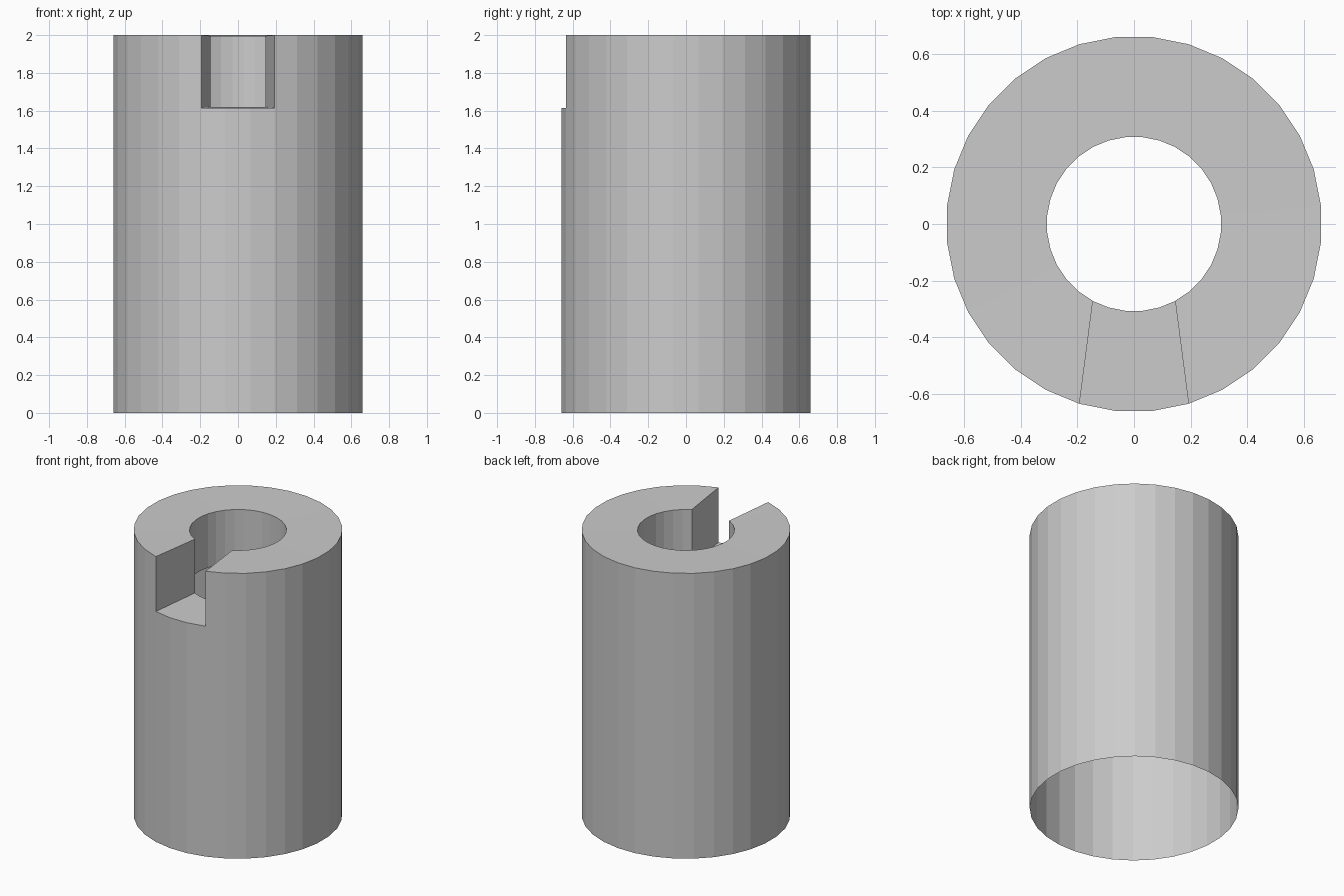
import bpy, bmesh, math

if "Cube" in bpy.data.objects:
    bpy.data.objects.remove(bpy.data.objects["Cube"])

N = 32                        # sides of the shell and the bore
R_OUT, R_IN = 0.663, 0.308
Z_TOP, Z_FLOOR = 2.0, 1.615   # rim height, notch floor and bore end

bm = bmesh.new()


def ring(radius, z):
    """Ring of vertices; the side between index 0 and 1 faces the front."""
    verts = []
    for k in range(N):
        a = -math.pi / 2 + (k - 0.5) * 2 * math.pi / N
        verts.append(bm.verts.new((radius * math.cos(a), radius * math.sin(a), z)))
    return verts


def band(lower, upper, ks):
    for k in ks:
        j = (k + 1) % N
        k %= N
        bm.faces.new((lower[k], lower[j], upper[j], upper[k]))


base = ring(R_OUT, 0)
out_low, out_top = ring(R_OUT, Z_FLOOR), ring(R_OUT, Z_TOP)
in_low, in_top = ring(R_IN, Z_FLOOR + 0.004), ring(R_IN, Z_TOP - 0.004)

# Outer wall, with three sides left out for the notch
band(base, out_low, range(N))
band(out_low, out_top, range(2, N - 1))

# Bore wall, with five sides left out for the notch
band(in_top, in_low, range(3, N - 2))

# Top rim
band(out_top, in_top, range(3, N - 2))
bm.faces.new((out_top[2], out_top[3], in_top[3]))
bm.faces.new((out_top[-2], out_top[-1], in_top[-2]))

# Notch floor
band(out_low, in_low, range(-1, 2))
bm.faces.new((out_low[2], in_low[3], in_low[2]))
bm.faces.new((out_low[-1], in_low[-1], in_low[-2]))

# Notch side walls
bm.faces.new((out_low[2], out_top[2], in_top[3], in_low[3]))
bm.faces.new((out_low[-1], in_low[-2], in_top[-2], out_top[-1]))

# Drop vertices that the notch leaves unused
bmesh.ops.delete(bm, geom=[v for v in bm.verts if not v.link_faces], context='VERTS')

mesh = bpy.data.meshes.new("notched_sleeve")
bm.to_mesh(mesh)
bm.free()
sleeve = bpy.data.objects.new("notched_sleeve", mesh)
bpy.context.collection.objects.link(sleeve)
